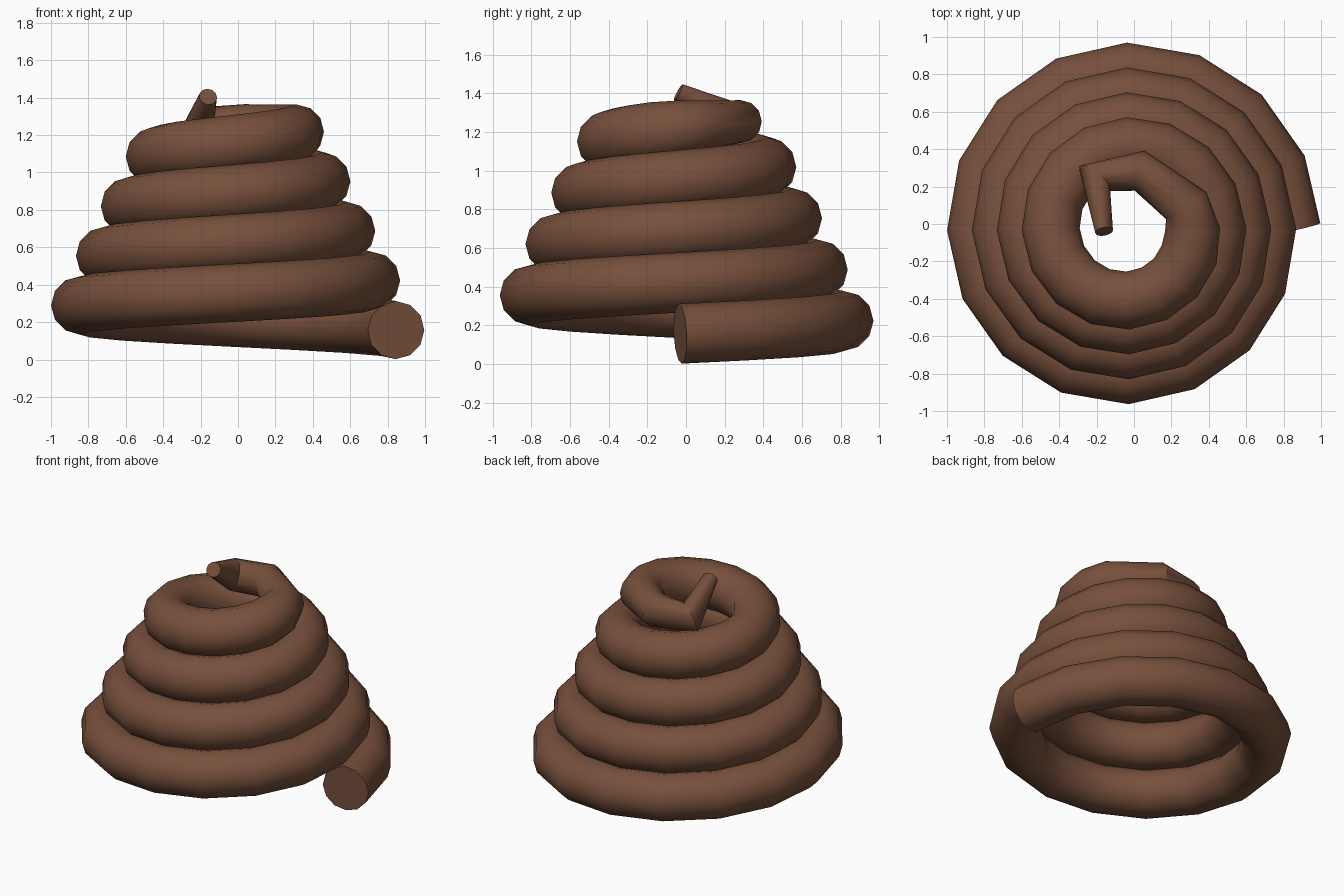
import bpy
import math
from mathutils import Vector

default = bpy.data.objects.get("Cube")
if default:
    bpy.data.objects.remove(default, do_unlink=True)

STEPS = 16            # straight segments per turn
TUBE = 0.155          # coil thickness (radius)
AXIS = Vector((-0.033, -0.03, 0.0))


def coil_point(step):
    """Centre of the coil, winding inward and upward."""
    turn = step / STEPS
    angle = math.tau * turn
    r = 0.878 - 0.133 * turn
    return AXIS + Vector((r * math.cos(angle), r * math.sin(angle), 0.157 + 0.265 * turn))


# Coil path: four turns, then a tapering bent tip
path = [(coil_point(i), TUBE) for i in range(4 * STEPS)]
path += [
    (coil_point(64), 0.147),
    (coil_point(65), 0.13),
    (Vector((0.03, 0.285, 1.255)), 0.11),
    (Vector((-0.21, 0.245, 1.25)), 0.105),
    (Vector((-0.16, -0.04, 1.405)), 0.048),
]

# Round tube swept along the path
curve = bpy.data.curves.new("coil_path", "CURVE")
curve.dimensions = "3D"
curve.twist_mode = "Z_UP"
curve.bevel_depth = 1.0
curve.bevel_resolution = 4
curve.use_fill_caps = True
spline = curve.splines.new("POLY")
spline.points.add(len(path) - 1)
for point, (co, radius) in zip(spline.points, path):
    point.co = (*co, 1.0)
    point.radius = radius

coil = bpy.data.objects.new("coil", curve)
bpy.context.collection.objects.link(coil)
bpy.ops.object.select_all(action="DESELECT")
coil.select_set(True)
bpy.context.view_layer.objects.active = coil
bpy.ops.object.convert(target="MESH")
coil = bpy.context.object
coil.name = "coil"

# Smooth tube with crisp ends and a crisp bend at the tip
bpy.ops.object.shade_smooth_by_angle(angle=math.radians(40))

brown = bpy.data.materials.new("brown")
brown.use_nodes = True
colour = (0.185, 0.08, 0.045, 1.0)
brown.diffuse_color = colour
brown.node_tree.nodes["Principled BSDF"].inputs["Base Color"].default_value = colour
coil.data.materials.clear()
coil.data.materials.append(brown)
